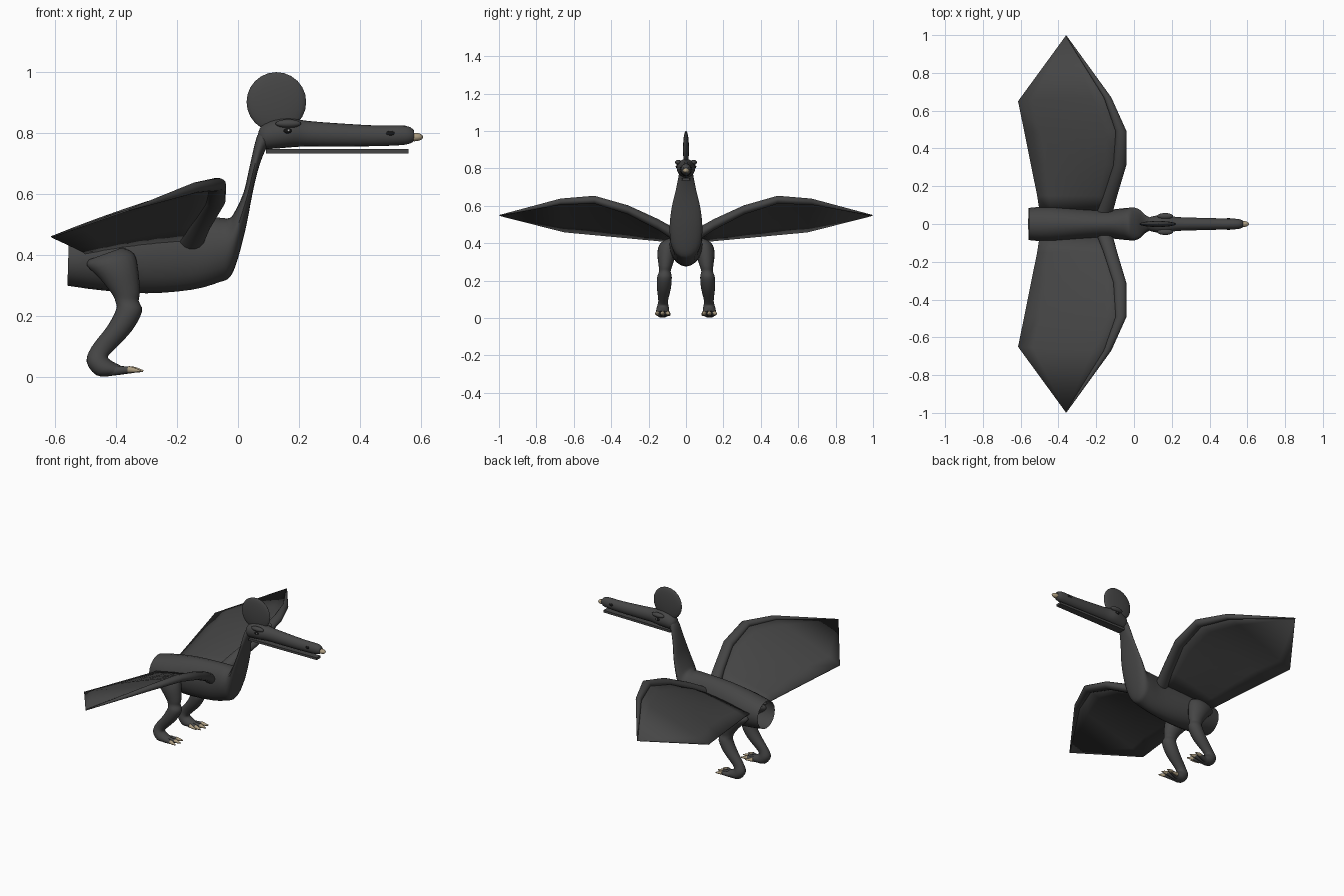
import bpy, bmesh, math
from mathutils import Vector as V

if "Cube" in bpy.data.objects:
    bpy.data.objects.remove(bpy.data.objects["Cube"])


def material(name, colour):
    m = bpy.data.materials.new(name)
    m.use_nodes = True
    m.diffuse_color = (*colour, 1)
    m.node_tree.nodes["Principled BSDF"].inputs["Base Color"].default_value = (*colour, 1)
    return m


HIDE = material("charcoal hide", (0.06, 0.06, 0.06))
HORN = material("tan horn", (0.42, 0.34, 0.22))
DARK = material("black", (0.008, 0.008, 0.008))
PALE = material("eye glint", (0.6, 0.6, 0.6))


def finish(name, bm, mat, angle=50):
    bmesh.ops.remove_doubles(bm, verts=bm.verts, dist=1e-4)
    bmesh.ops.recalc_face_normals(bm, faces=bm.faces)
    me = bpy.data.meshes.new(name)
    bm.to_mesh(me)
    bm.free()
    me.materials.append(mat)
    ob = bpy.data.objects.new(name, me)
    bpy.context.collection.objects.link(ob)
    bpy.ops.object.select_all(action='DESELECT')
    ob.select_set(True)
    bpy.context.view_layer.objects.active = ob
    bpy.ops.object.shade_smooth_by_angle(angle=math.radians(angle))
    return ob


def spline(rows, steps):
    """Smoothly fill in rows of numbers between the given ones."""
    out = []
    for i in range(len(rows) - 1):
        a, b, c, d = (rows[max(0, min(len(rows) - 1, i + k))] for k in (-1, 0, 1, 2))
        for s in range(steps):
            t = s / steps
            out.append([q + t * (r - p) / 2 + t * t * (2 * p - 5 * q + 4 * r - w) / 2
                        + t ** 3 * (3 * q - p - 3 * r + w) / 2
                        for p, q, r, w in zip(a, b, c, d)])
    return out + [rows[-1]]


def loft(name, rings, mat=HIDE, sides=20, caps=(True, True)):
    """Skin elliptical rings, each a centre with two half axes."""
    bm = bmesh.new()
    loops = []
    for c, u, v in rings:
        angles = [2 * math.pi * k / sides for k in range(sides)]
        loops.append([bm.verts.new(c + u * math.cos(a) + v * math.sin(a)) for a in angles])
    for p, q in zip(loops, loops[1:]):
        for k in range(sides):
            n = (k + 1) % sides
            bm.faces.new((p[k], p[n], q[n], q[k]))
    for wanted, loop in zip(caps, (loops[0], loops[-1])):
        if wanted:
            bm.faces.new(loop)
    return finish(name, bm, mat)


def side_loft(name, rows, steps=3, caps=(True, True)):
    """Rows: x, z of one edge, x, z of the opposite edge, half width, y."""
    rings = []
    for x1, z1, x2, z2, w, y in spline(rows, steps):
        rings.append((V(((x1 + x2) / 2, y, (z1 + z2) / 2)),
                      V(((x2 - x1) / 2, 0, (z2 - z1) / 2)), V((0, w, 0))))
    return loft(name, rings, caps=caps)


def ellipsoid(name, centre, radii, mat=HIDE, segments=24):
    bm = bmesh.new()
    bmesh.ops.create_uvsphere(bm, u_segments=segments, v_segments=segments // 2, radius=1)
    bmesh.ops.scale(bm, vec=radii, verts=bm.verts)
    bmesh.ops.translate(bm, vec=centre, verts=bm.verts)
    return finish(name, bm, mat)


def taper(name, a, b, r1, r2, mat=HIDE):
    """Round tapered rod from a to b."""
    a, b = V(a), V(b)
    d = (b - a).normalized()
    u = d.cross(V((0, 0, 1))).normalized()
    v = d.cross(u)
    return loft(name, [(a, u * r1, v * r1), (a.lerp(b, .5), u * (r1 * .6 + r2 * .4), v * (r1 * .6 + r2 * .4)),
                       (b, u * r2, v * r2)], mat, 10)


# Body and neck in one skin, with the tail end left open
side_loft("body_and_neck", [
    (-.56, .30, -.555, .465, .085, 0),
    (-.45, .285, -.45, .49, .093, 0),
    (-.30, .275, -.30, .515, .085, 0),
    (-.15, .287, -.14, .525, .076, 0),
    (-.06, .312, -.08, .525, .082, 0),
    (-.025, .33, -.05, .522, .085, 0),
    (.00, .39, -.03, .522, .087, 0),
    (.028, .50, -.015, .535, .086, 0),
    (.047, .60, .018, .605, .074, 0),
    (.066, .68, .038, .69, .054, 0),
    (.09, .745, .062, .79, .038, 0),
    (.12, .78, .085, .82, .03, 0)], caps=(False, True))

# Head with the upper beak
side_loft("head_and_upper_beak", [
    (.066, .785, .066, .80, .012, 0),
    (.082, .752, .078, .825, .034, 0),
    (.12, .75, .12, .845, .045, 0),
    (.17, .754, .17, .85, .05, 0),
    (.22, .757, .22, .842, .038, 0),
    (.30, .757, .30, .835, .034, 0),
    (.45, .758, .45, .826, .03, 0),
    (.55, .763, .55, .825, .027, 0),
    (.578, .775, .578, .81, .016, 0)])
ellipsoid("crest", (.126, 0, .903), (.098, .016, .098))
ellipsoid("beak_tip", (.58, 0, .788), (.028, .016, .014), HORN, 16)

# Thin flat lower jaw
bm = bmesh.new()
bmesh.ops.create_cube(bm, size=1)
bmesh.ops.scale(bm, vec=(.468, .05, .014), verts=bm.verts)
bmesh.ops.translate(bm, vec=(.326, 0, .741), verts=bm.verts)
for v in bm.verts:
    if v.co.x > .3:
        v.co.y *= .75
finish("lower_jaw", bm, HIDE, 30)

ARM = [(-.155, .06, .445, .042, .035), (-.125, .15, .50, .036, .03),
       (-.075, .31, .578, .034, .025), (-.068, .49, .632, .029, .022),
       (-.14, .67, .622, .02, .017), (-.36, .997, .548, .003, .003)]
TRAIL = [(-.50, .07, .405), (-.512, .15, .413), (-.548, .33, .43),
         (-.58, .49, .445), (-.613, .65, .46), (-.36, .997, .548)]
CHORD = 6

for s, side in ((-1, "front"), (1, "back")):
    # Face details
    ellipsoid(side + "_brow", (.165, s * .042, .832), (.042, .016, .014))
    ellipsoid(side + "_eye", (.163, s * .047, .808), (.014, .008, .009), DARK, 12)
    ellipsoid(side + "_eye_glint", (.166, s * .054, .81), (.004, .003, .004), PALE, 8)
    ellipsoid(side + "_nostril", (.50, s * .027, .80), (.015, .004, .008), DARK, 12)

    # Wing arm along the leading edge
    loft(side + "_wing_arm", [(V((x, s * y, z)), V((a, 0, 0)), V((0, 0, b)))
                              for x, y, z, a, b in ARM], sides=14)

    # Wing membrane between the arm and the trailing edge
    bm = bmesh.new()
    grid = []
    for lead, trail in zip(ARM, TRAIL):
        a, b = V(lead[:3]), V(trail)
        row = []
        for k in range(CHORD + 1):
            t = k / CHORD
            p = a.lerp(b, t)
            p.z += .06 * t * (1 - t) * (a - b).length
            row.append(bm.verts.new((p.x, s * p.y, p.z)))
        grid.append(row)
    for p, q in zip(grid, grid[1:]):
        for k in range(CHORD):
            bm.faces.new((p[k], p[k + 1], q[k + 1], q[k]))
    wing = finish(side + "_wing_membrane", bm, HIDE)
    thick = wing.modifiers.new("thickness", 'SOLIDIFY')
    thick.thickness = .005
    thick.offset = 0

    # Leg from hip to heel and sole
    side_loft(side + "_leg", [
        (-.49, .385, -.38, .425, .035, s * .085),
        (-.495, .365, -.342, .405, .05, s * .095),
        (-.455, .325, -.328, .355, .05, s * .103),
        (-.415, .275, -.322, .28, .036, s * .11),
        (-.402, .247, -.326, .25, .031, s * .113),
        (-.40, .222, -.315, .215, .039, s * .115),
        (-.43, .165, -.35, .15, .037, s * .118),
        (-.48, .10, -.412, .085, .026, s * .122),
        (-.497, .05, -.427, .065, .032, s * .124),
        (-.465, .006, -.41, .05, .036, s * .125),
        (-.42, .003, -.385, .038, .03, s * .125)])

    # Toes and claws
    for n, spread in enumerate((-.028, 0, .028)):
        y = s * .125
        reach = -.345 if spread == 0 else -.355
        taper(f"{side}_toe_{n + 1}", (-.42, y + spread * .4, .02),
              (reach, y + spread, .024), .017, .011)
        taper(f"{side}_claw_{n + 1}", (reach - .005, y + spread, .025),
              (reach + .034, y + spread * 1.35, .02), .012, .003, HORN)
    taper(side + "_hind_claw", (-.40, s * .095, .022), (-.35, s * .085, .015), .012, .003, HORN)
